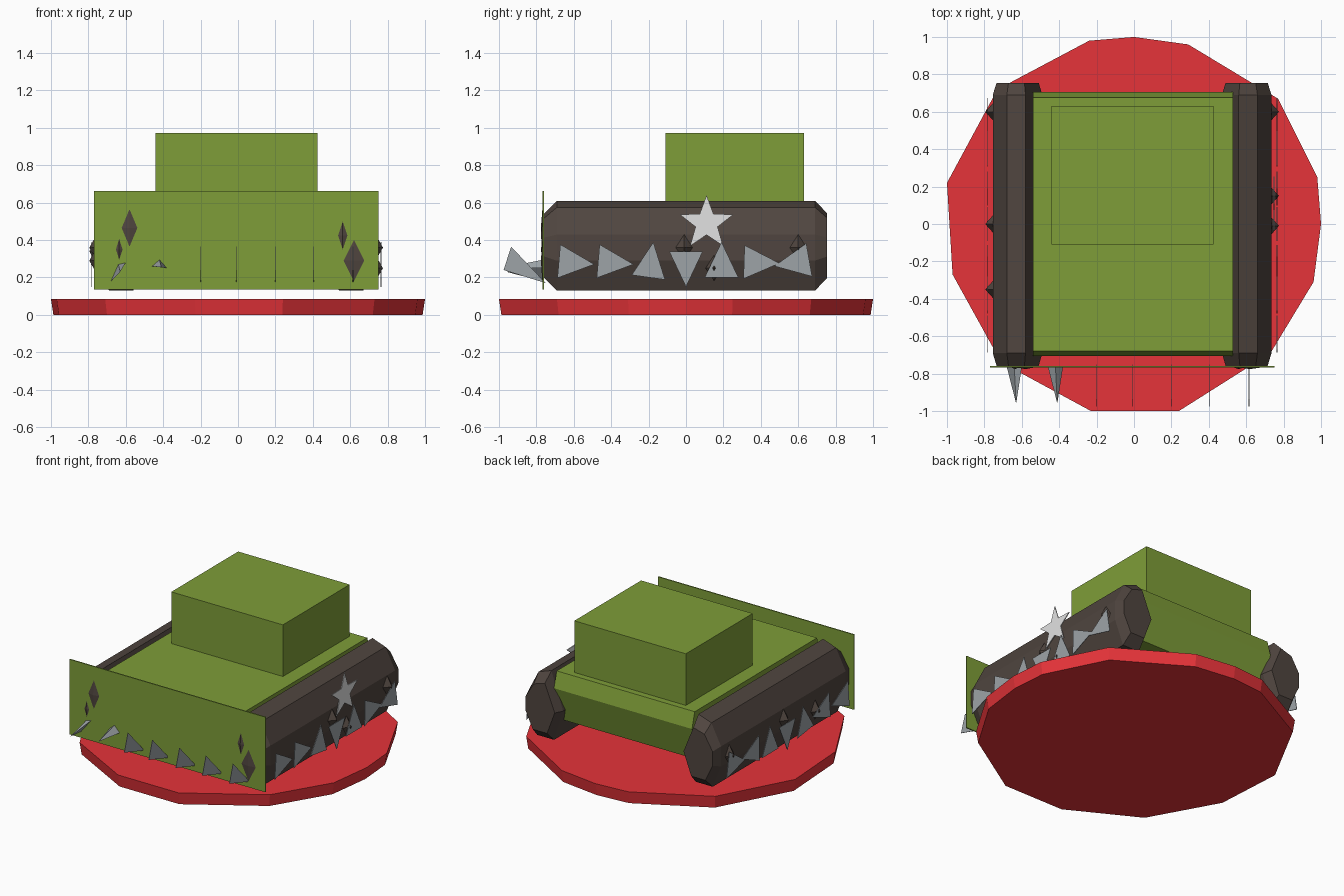
import bpy
import bmesh
from math import sin, cos, pi, radians
from mathutils import Vector

cube = bpy.data.objects.get("Cube")
if cube:
    bpy.data.objects.remove(cube, do_unlink=True)


def material(name, rgb):
    m = bpy.data.materials.new(name)
    m.use_nodes = True
    m.diffuse_color = (*rgb, 1)
    m.node_tree.nodes["Principled BSDF"].inputs["Base Color"].default_value = (*rgb, 1)
    return m


GREEN = material("olive_green", (0.21, 0.34, 0.04))
RED = material("red", (0.79, 0.033, 0.041))
BROWN = material("dark_brown", (0.08, 0.06, 0.05))
STEEL = material("steel_grey", (0.34, 0.37, 0.39))
SILVER = material("light_silver", (0.76, 0.76, 0.76))


def finish(name, bm, mat):
    bmesh.ops.recalc_face_normals(bm, faces=bm.faces)
    mesh = bpy.data.meshes.new(name)
    bm.to_mesh(mesh)
    bm.free()
    mesh.materials.append(mat)
    ob = bpy.data.objects.new(name, mesh)
    bpy.context.collection.objects.link(ob)
    return ob


def loft(name, rings, mat):
    """Skin a list of equally long point rings and cap both ends."""
    bm = bmesh.new()
    loops = [[bm.verts.new(p) for p in ring] for ring in rings]
    n = len(loops[0])
    for a, b in zip(loops, loops[1:]):
        for i in range(n):
            j = (i + 1) % n
            bm.faces.new((a[i], a[j], b[j], b[i]))
    bm.faces.new(loops[0])
    bm.faces.new(loops[-1])
    return finish(name, bm, mat)


def box(name, lo, hi, mat):
    corners = [(lo[0], lo[1]), (hi[0], lo[1]), (hi[0], hi[1]), (lo[0], hi[1])]
    return loft(name, [[(x, y, z) for x, y in corners] for z in (lo[2], hi[2])], mat)


def side_plate(name, points, x, thick, mat):
    """Flat plate in the side plane from (y, z) points."""
    return loft(name, [[(x + d, y, z) for y, z in points]
                       for d in (-thick / 2, thick / 2)], mat)


def shard(name, centre, size, mat):
    """Stretched octahedron."""
    bm = bmesh.new()
    for axis in range(3):
        for s in (-1, 1):
            p = Vector(centre)
            p[axis] += s * size[axis]
            bm.verts.new(p)
    bmesh.ops.convex_hull(bm, input=bm.verts)
    return finish(name, bm, mat)


# Irregular round base
rim = [(-.24, .98), (0, 1), (.29, .96), (.77, .67), (.98, .25), (1, 0), (.96, -.31),
       (.73, -.69), (.24, -1), (-.23, -1), (-.71, -.74), (-.97, -.27), (-1, .22), (-.73, .72)]
loft("base_disc", [[(x * k, y * k, z) for x, y in rim] for k, z in ((.987, 0), (1, .085))], RED)

# Hull, turret and thin front plate
hull = [(-.68, .61), (.675, .61), (.705, .5), (.64, .26), (-.64, .26), (-.705, .5)]
side_plate("hull", hull, -.005, 1.07, GREEN)
box("turret", (-.44, -.11, .6), (.425, .63, .972), GREEN)
box("front_plate", (-.77, -.768, .137), (.75, -.76, .663), GREEN)

# Tracks: ridged section leaning outward, blunt tapered ends
section = [(-.04, .24), (.06, .205), (.135, .06), (.135, -.08),
           (.07, -.24), (-.06, -.24), (-.13, -.02)]
stations = [(-.758, .85, .72), (-.69, 1, 1), (.69, 1, 1), (.755, .85, .72)]
for name, cx, s in (("left_track", .6, 1), ("right_track", -.62, -1)):
    loft(name, [[(cx + s * x * kx, y, .37 + z * kz) for x, z in section]
                for y, kx, kz in stations], BROWN)

# Spikes along both sides: (y, z, pointing angle from up)
spikes = [(-.60, .28, 95), (-.39, .28, 95), (-.19, .28, 8), (0, .26, 180),
          (.19, .28, 0), (.39, .28, 92), (.58, .28, -100)]
tri = [(0, .11), (.09, -.08), (-.09, -.08)]
for side, x in (("left", .765), ("right", -.785)):
    for i, (y, z, deg) in enumerate(spikes):
        a = radians(deg)
        pts = [(y + u * cos(a) + v * sin(a), z - u * sin(a) + v * cos(a)) for u, v in tri]
        side_plate(f"{side}_spike_{i + 1}", pts, x, .004, STEEL)

# Spikes along the front
blade = [(-.935, .365), (-.975, .24), (-.75, .17)]
for i, x in enumerate((-.2, -.01, .2, .405, .615)):
    side_plate(f"front_spike_{i + 1}", blade, x, .003, STEEL)
for i, (x, z, tilt) in enumerate(((-.64, .23, .05), (-.42, .255, -.005))):
    ring = [(x - .04, -.765, z - tilt), (x + .04, -.765, z + tilt), (x, -.765, z + .04)]
    tip = Vector((x + .01, -.96, z))
    loft(f"front_flat_spike_{i + 1}", [ring, [tip.lerp(Vector(p), .03) for p in ring]], STEEL)

# Dark shards poking through the plate and the tracks
for i, (x, z, w, h) in enumerate(((-.58, .465, .042, .1), (-.635, .35, .018, .055),
                                  (.56, .425, .025, .075), (.62, .29, .055, .11))):
    shard(f"plate_shard_{i + 1}", (x, -.768, z), (w, .008, h), BROWN)
for i, (x, y, z) in enumerate(((.735, .6, .36), (.735, -.01, .36), (.735, .15, .25),
                               (-.755, 0, .36), (-.755, -.35, .29), (-.755, .6, .34))):
    shard(f"track_shard_{i + 1}", (x, y, z), (.04, .045, .07), BROWN)

# Star on the left side
star = [(.11 + r * sin(i * pi / 5), .49 + r * cos(i * pi / 5))
        for i, r in enumerate((.15, .062) * 5)]
side_plate("side_star", star, .748, .006, SILVER)
